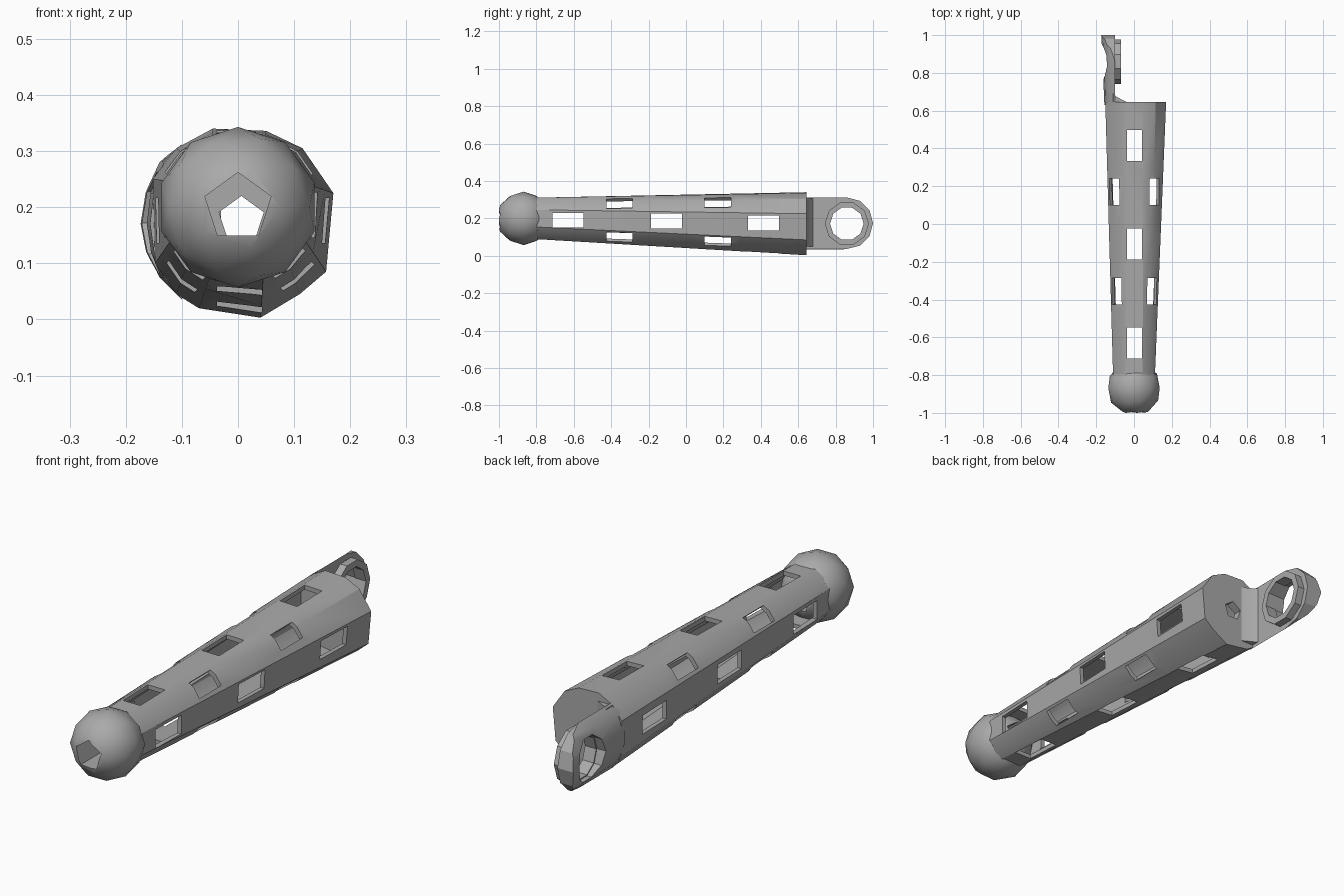
import bpy, bmesh, math
from mathutils import Vector, Matrix

cube = bpy.data.objects.get("Cube")
if cube:
    bpy.data.objects.remove(cube, do_unlink=True)

grey = bpy.data.materials.new("plain grey")
grey.use_nodes = True
COLOUR = (0.4, 0.4, 0.4, 1)
grey.diffuse_color = COLOUR
grey.node_tree.nodes["Principled BSDF"].inputs["Base Color"].default_value = COLOUR


def make(name, bm):
    bmesh.ops.recalc_face_normals(bm, faces=bm.faces)
    mesh = bpy.data.meshes.new(name)
    bm.to_mesh(mesh)
    bm.free()
    mesh.materials.append(grey)
    obj = bpy.data.objects.new(name, mesh)
    bpy.context.collection.objects.link(obj)
    return obj


def loft(name, rings):
    """Solid skinned through rings of equal point count."""
    bm = bmesh.new()
    loops = [[bm.verts.new(p) for p in ring] for ring in rings]
    for a, b in zip(loops, loops[1:]):
        for i in range(len(a)):
            j = (i + 1) % len(a)
            bm.faces.new((a[i], a[j], b[j], b[i]))
    bm.faces.new(loops[0])
    bm.faces.new(loops[-1])
    return make(name, bm)


def prism_y(name, sides, radius, x, z, y0, y1):
    """Regular prism along y with one corner up."""
    pts = [(x + radius * math.sin(math.tau * i / sides),
            z + radius * math.cos(math.tau * i / sides)) for i in range(sides)]
    return loft(name, [[(px, y, pz) for px, pz in pts] for y in (y0, y1)])


def prism_x(name, sides, radius, y, z, x0, x1):
    """Regular prism along x."""
    pts = [(y + radius * math.cos(math.tau * i / sides),
            z + radius * math.sin(math.tau * i / sides)) for i in range(sides)]
    return loft(name, [[(x, py, pz) for py, pz in pts] for x in (x0, x1)])


def combine(obj, cutter, operation="DIFFERENCE"):
    mod = obj.modifiers.new("cut", "BOOLEAN")
    mod.operation = operation
    mod.solver = "EXACT"
    mod.object = cutter
    bpy.context.view_layer.objects.active = obj
    bpy.ops.object.modifier_apply(modifier=mod.name)
    bpy.data.objects.remove(cutter, do_unlink=True)


def smooth(obj, angle=28):
    bpy.ops.object.select_all(action="DESELECT")
    obj.select_set(True)
    bpy.context.view_layer.objects.active = obj
    bpy.ops.object.shade_smooth_by_angle(angle=math.radians(angle))


# Tapered hollow handle: rounded octagon in front, slightly skewed at the back
FRONT_Y, BACK_Y = -0.8, 0.645
front_angles = [q + a for q in (0, -90, -180, -270) for a in (67.5, 45, 22.5)]
front_section = [(0.12 * math.cos(math.radians(a)), 0.2 + 0.12 * math.sin(math.radians(a)))
                 for a in front_angles]
back_section = [(0.05, 0.336), (0.115, 0.305), (0.17, 0.225),
                (0.157, 0.085), (0.11, 0.045), (0.04, 0.003),
                (-0.07, 0.02), (-0.11, 0.045), (-0.148, 0.1),
                (-0.152, 0.25), (-0.11, 0.305), (-0.045, 0.34)]


def handle_ring(t, inset=0.0):
    y = FRONT_Y + (BACK_Y - FRONT_Y) * t
    centre = Vector((0.004 * t, 0.2 - 0.028 * t))
    ring = []
    for f, b in zip(front_section, back_section):
        p = Vector(f).lerp(Vector(b), t)
        p -= (p - centre).normalized() * inset
        ring.append((p.x, y, p.y))
    return ring


handle = loft("handle", [handle_ring(t / 4) for t in range(5)])
combine(handle, loft("handle_core", [handle_ring(t, 0.02) for t in (-0.03, 0.25, 0.5, 0.75, 0.975)]))


# Windows: straight ones on four sides, diagonal ones staggered between them
def cut_window(y, z, length, width, angle):
    bm = bmesh.new()
    bmesh.ops.create_cube(bm, size=1)
    bmesh.ops.scale(bm, vec=(width, length, 0.6), verts=bm.verts)
    bmesh.ops.transform(bm, verts=bm.verts, matrix=Matrix.Translation((0.003, y, z))
                        @ Matrix.Rotation(math.radians(angle), 4, "Y"))
    combine(handle, make("window_cutter", bm))


for y, z in ((-0.63, 0.19), (-0.105, 0.186), (0.415, 0.176)):
    for angle in (0, 90):
        cut_window(y, z, 0.165, 0.08, angle)
for y, z in ((-0.355, 0.188), (0.17, 0.18)):
    for angle in (45, -45):
        cut_window(y, z, 0.14, 0.072, angle)
combine(handle, prism_y("end_drill", 5, 0.042, 0.006, 0.178, 0.55, 0.75))
smooth(handle)

# Faceted ball with a five-sided bore
bm = bmesh.new()
bmesh.ops.create_icosphere(bm, subdivisions=2, radius=0.143)
bmesh.ops.rotate(bm, verts=bm.verts, matrix=Matrix.Rotation(math.radians(90), 3, "X"))
bmesh.ops.translate(bm, verts=bm.verts, vec=(0, -0.868, 0.2))
ball = make("ball_end", bm)
combine(ball, prism_y("ball_drill", 5, 0.062, 0, 0.2, -1.1, -0.6))
low = min(v.co.y for v in ball.data.vertices)
for v in ball.data.vertices:       # stretch the front so the lip reaches the end
    if v.co.y < -0.868:
        v.co.y = -0.868 + (v.co.y + 0.868) * 0.132 / (-0.868 - low)
smooth(ball, 35)

# Side lug: bowed outer face, flat inner face, rounded end
lug_section = [(-0.1, 0.312), (-0.14, 0.28), (-0.163, 0.225), (-0.171, 0.17),
               (-0.162, 0.12), (-0.14, 0.075), (-0.1, 0.035)]
lug = loft("lug", [[(-0.1 + (x + 0.1) * s, y, z) for x, z in lug_section]
                   for y, s in ((0.63, 0.8), (0.8, 0.9), (1.02, 1.05))])
outline = [(0.6, 0.0), (0.86, 0.037)]
outline += [(0.862 + 0.138 * math.cos(a), 0.174 + 0.138 * math.sin(a))
            for a in (math.radians(d) for d in range(-60, 61, 30))]
outline += [(0.86, 0.312), (0.6, 0.34)]
combine(lug, loft("lug_outline", [[(x, y, z) for y, z in outline] for x in (-0.3, 0)]),
        "INTERSECT")
combine(lug, prism_x("lug_drill", 10, 0.095, 0.86, 0.172, -0.3, 0))
smooth(lug)

# Raised ring around the lug eye
ring = prism_x("lug_ring", 10, 0.118, 0.86, 0.172, -0.12, -0.068)
combine(ring, prism_x("ring_drill", 10, 0.09, 0.86, 0.172, -0.3, 0))
smooth(ring)

# Fillet between the end cap and the lug
fillet = loft("lug_fillet", [[(-0.11, 0.64, z), (-0.11, 0.69, z), (-0.095, 0.675, z),
                              (-0.03, 0.64, z)] for z in (0.05, 0.305)])
smooth(fillet)
